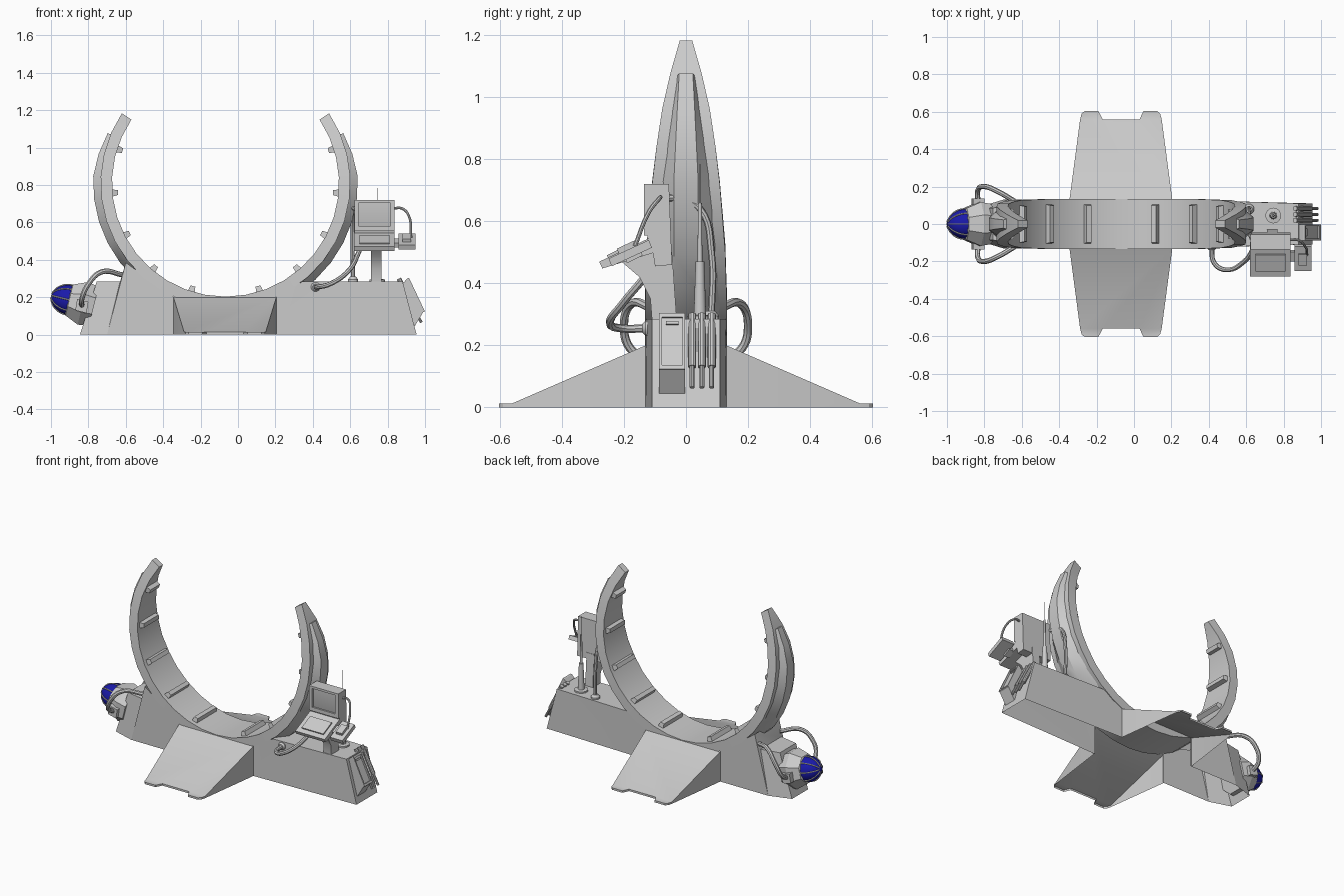
import bpy, math
from math import sin, cos, radians
from mathutils import Vector

if "Cube" in bpy.data.objects:
    bpy.data.objects.remove(bpy.data.objects["Cube"])

CX, CZ = -0.067, 0.81      # centre of the ring

blue = bpy.data.materials.new("blue_glass")
blue.diffuse_color = (0.01, 0.01, 0.4, 1)
blue.use_nodes = True
blue.node_tree.nodes["Principled BSDF"].inputs["Base Color"].default_value = blue.diffuse_color


def mesh(name, verts, faces, mat=None):
    me = bpy.data.meshes.new(name)
    me.from_pydata([tuple(v) for v in verts], [], faces)
    ob = bpy.data.objects.new(name, me)
    bpy.context.collection.objects.link(ob)
    bpy.context.view_layer.objects.active = ob
    ob.select_set(True)
    bpy.ops.object.mode_set(mode='EDIT')
    bpy.ops.mesh.select_all(action='SELECT')
    bpy.ops.mesh.normals_make_consistent(inside=False)
    bpy.ops.object.mode_set(mode='OBJECT')
    ob.select_set(False)
    if mat:
        me.materials.append(mat)
    return ob


def loft(name, rings, mat=None):
    n = len(rings[0])
    faces = [(i * n + j, i * n + (j + 1) % n, (i + 1) * n + (j + 1) % n, (i + 1) * n + j)
             for i in range(len(rings) - 1) for j in range(n)]
    faces += [tuple(range(n)), tuple(range((len(rings) - 1) * n, len(rings) * n))]
    return mesh(name, [v for r in rings for v in r], faces, mat)


def prism_x(name, yz, x0, x1):
    return loft(name, [[(x, y, z) for y, z in yz] for x in (x0, x1)])


def prism_y(name, xz, y0, y1):
    return loft(name, [[(x, y, z) for x, z in xz] for y in (y0, y1)])


def lathe(name, p, d, prof, n=12, mat=None):
    d = Vector(d).normalized()
    u = d.cross(Vector((0, 1, 0)) if abs(d.y) < 0.9 else Vector((1, 0, 0))).normalized()
    v = d.cross(u)
    return loft(name, [[Vector(p) + d * t + (u * cos(a) + v * sin(a)) * r
                        for a in [2 * math.pi * (k + .5) / n for k in range(n)]] for t, r in prof], mat)


def tube(name, pts, r):
    cu = bpy.data.curves.new(name, 'CURVE')
    cu.dimensions = '3D'
    cu.bevel_depth, cu.bevel_resolution, cu.resolution_u = r, 2, 6
    cu.use_fill_caps = True
    sp = cu.splines.new('BEZIER')
    sp.bezier_points.add(len(pts) - 1)
    for b, p in zip(sp.bezier_points, pts):
        b.co = p
        b.handle_left_type = b.handle_right_type = 'AUTO'
    bpy.context.collection.objects.link(bpy.data.objects.new(name, cu))


def interp(a, table):
    for (a0, v0), (a1, v1) in zip(table, table[1:]):
        if a <= a1:
            return v0 + (v1 - v0) * max(0, a - a0) / (a1 - a0)
    return table[-1][1]


WIDTH = [(-90, .133), (-50, .133), (-28, .127), (-10, .112), (0, .1), (17, .07), (34, .02)]


def polar(a, r, y, side=1):
    return (CX + side * r * cos(radians(a)), y, CZ + r * sin(radians(a)))


# open ring, tapering to its tips
rings = []
for i in range(25):
    a = -214 + 248 * i / 24
    w = interp(a if a > -90 else -180 - a, WIDTH)
    rings.append([polar(a, .607, -w), polar(a, .607, w), polar(a, .668, w), polar(a, .668, -w)])
loft("ring", rings)

for side, tag in ((1, "right"), (-1, "left")):
    # raised spine on the outside of the ring
    sec = []
    for a in (23, 13, 3, -7, -17, -27, -37, -47, -55):
        b, t = interp(a, [(-55, .125), (-40, .118), (-8, .082), (23, .03)]), interp(a, [(-55, .036), (-8, .04), (23, .022)])
        r = interp(a, [(-55, .705), (3, .708), (23, .684)])
        sec.append([polar(a, .66, -b, side), polar(a, r, -t, side), polar(a, r, t, side), polar(a, .66, b, side)])
    loft("spine_" + tag, sec)
    # grip blocks on the inside
    for a in (-72.5, -50, -27.5, -5, 17.5):
        w = interp(a, WIDTH) * .8
        loft("grip_" + tag, [[polar(a + s * h, r, y * k, side) for s, y in ((-1, -w), (1, -w), (1, w), (-1, w))]
                             for r, h, k in ((.615, 1.9, 1), (.577, 1.3, .93))])

# right base block, open underneath
half = [(.2, .13, 0), (.2, .13, .2), (.346, .127, .285), (.88, .11, .285), (.955, .11, 0)]
mesh("base_right", half + [(x, -y, z) for x, y, z in half],
     [(0, 1, 2), (0, 2, 3), (0, 3, 4), (5, 7, 6), (5, 8, 7), (5, 9, 8), (2, 7, 8, 3), (3, 8, 9, 4)])

# left base block with narrowed end
half = [(-.34, .13, 0), (-.34, .13, .2), (-.6, .13, .385), (-.7, .13, 0),
        (-.63, .11, .285), (-.755, .085, .285), (-.845, .085, 0)]
mesh("base_left", half + [(x, -y, z) for x, y, z in half],
     [(0, 1, 2, 3), (3, 2, 4), (3, 4, 5, 6), (7, 10, 9, 8), (10, 11, 9), (10, 13, 12, 11),
      (2, 9, 11, 4), (4, 11, 12, 5), (5, 12, 13, 6)])

# front and back ramps with notched toes
for s, tag in ((1, "back"), (-1, "front")):
    edge = [(-.345, .13), (-.288, .56), (-.28, .59), (-.265, .603), (-.19, .603), (-.168, .56),
            (.03, .56), (.05, .603), (.125, .603), (.14, .59), (.148, .56), (.205, .13)]
    top = [(x, y * s, .2 if y < .2 else .013) for x, y in edge]
    n = len(edge)
    mesh("ramp_" + tag, top + [(x, y, 0) for x, y, z in top],
         [(0, 1, 5, 6, 10, 11), (1, 2, 3, 4, 5), (6, 7, 8, 9, 10)]
         + [(i, i + 1, n + i + 1, n + i) for i in range(n - 1)])

# pod on the left end
P, D = Vector((-.80, 0, .16)), Vector((-.97, 0, .24))
lathe("pod_body", P, D, [(-.03, .115), (.03, .127), (.105, .092), (.11, .08)], 8)
dome = [(.10, .082), (.14, .076), (.175, .056), (.195, .032), (.203, .015)]
lathe("pod_dome", P, D, dome, 16, blue)
U, V = Vector((.24, 0, .97)), Vector((0, 1, 0))
for k in range(8):
    a = math.pi * k / 4
    tube("dome_rib", [P + D * t + (U * cos(a) + V * sin(a)) * r for t, r in dome], .004)
for s in (1, -1):
    prism_y("pod_socket", [(-.87, .13), (-.86, .19), (-.80, .175), (-.81, .115)], s * .085, s * .135)
    tube("pod_hose", [(-.835, s * .125, .155), (-.835, s * .18, .19), (-.80, s * .2, .27),
                      (-.73, s * .175, .335), (-.62, s * .11, .32)], .014)

# tilted case on the right end with raised frame, slot and clips
case = [(.905, .30), (.99, .12), (.945, .045), (.85, .24)]
prism_y("end_case", case, -.087, -.003)
A, B = Vector((.905, 0, .30)), Vector((.99, 0, .12))
N = Vector((.18, 0, .085)).normalized()


def on_case(name, t0, t1, y0, y1, h):
    p, q = A.lerp(B, t0), A.lerp(B, t1)
    loft(name, [[(c.x, y, c.z) for c in (p, q, q + N * h, p + N * h)] for y in (y0, y1)])


on_case("case_frame_left", 0, 1, -.087, -.078, .01)
on_case("case_frame_right", 0, 1, -.012, -.003, .01)
on_case("case_frame_top", 0, .07, -.078, -.012, .01)
on_case("case_frame_bottom", .93, 1, -.078, -.012, .01)
on_case("case_handle", .14, .19, -.065, -.025, .008)
# three end pipes
for y in (.02, .051, .083):
    lathe("end_pipe", (.86, y, .30), (.12, 0, -.235), [(0, .013), (.19, .013), (.19, .008), (.265, .008)], 10)

# monitor, neck and keyboard
prism_x("monitor_neck", [(-.12, .53), (-.045, .5), (-.03, .285), (-.11, .285), (-.115, .35),
                         (-.15, .42), (-.22, .48)], .712, .768)
prism_x("monitor", [(-.125, .72), (-.055, .72), (-.045, .46), (-.1, .455), (-.11, .52), (-.125, .55)], .622, .838)
for nm, x0, x1, z0, z1 in (("left", .622, .645, .555, .72), ("right", .815, .838, .555, .72),
                           ("top", .645, .815, .705, .72), ("bottom", .645, .815, .555, .58)):
    prism_y("screen_frame_" + nm, [(x0, z0), (x1, z0), (x1, z1), (x0, z1)], -.136, -.12)
prism_x("keyboard", [(-.28, .47), (-.11, .55), (-.095, .52), (-.1, .50), (-.27, .448)], .62, .838)
prism_x("keyboard_keys", [(-.25, .48), (-.16, .523), (-.165, .534), (-.255, .491)], .65, .81)
prism_x("side_arm", [(-.2, .49), (-.15, .515), (-.14, .49), (-.19, .465)], .83, .87)
prism_x("side_keypad", [(-.25, .48), (-.12, .54), (-.11, .515), (-.24, .455)], .857, .948)
prism_x("side_button", [(-.215, .49), (-.155, .518), (-.163, .54), (-.223, .512)], .88, .925)

# aerial on a round foot
lathe("aerial", (.745, .045, .28), (0, 0, 1),
      [(0, .042), (.015, .042), (.018, .02), (.19, .014), (.19, .008), (.38, .006), (.38, .002), (.505, .002)], 14)

# cables
tube("screen_cable", [(.63, -.08, .67), (.612, -.03, .675), (.612, .045, .64), (.612, .082, .5), (.615, .082, .285)], .011)
lathe("cable_foot", (.615, .08, .28), (0, 0, 1), [(0, .028), (.015, .028), (.03, .016)], 12)
lathe("cable_socket", (.415, -.11, .255), (0, -1, 0), [(0, .025), (.02, .025), (.03, .016)], 12)
tube("front_hose", [(.415, -.12, .255), (.43, -.21, .255), (.49, -.245, .27), (.59, -.2, .34), (.645, -.12, .44), (.66, -.1, .48)], .013)
tube("keypad_cable", [(.83, -.085, .675), (.875, -.085, .675), (.915, -.12, .63), (.925, -.165, .52)], .007)

# turn curves into meshes and smooth only the shallow angles
bpy.ops.object.select_all(action='SELECT')
bpy.context.view_layer.objects.active = bpy.context.selected_objects[0]
bpy.ops.object.convert(target='MESH')
bpy.ops.object.shade_smooth_by_angle(angle=radians(30))
